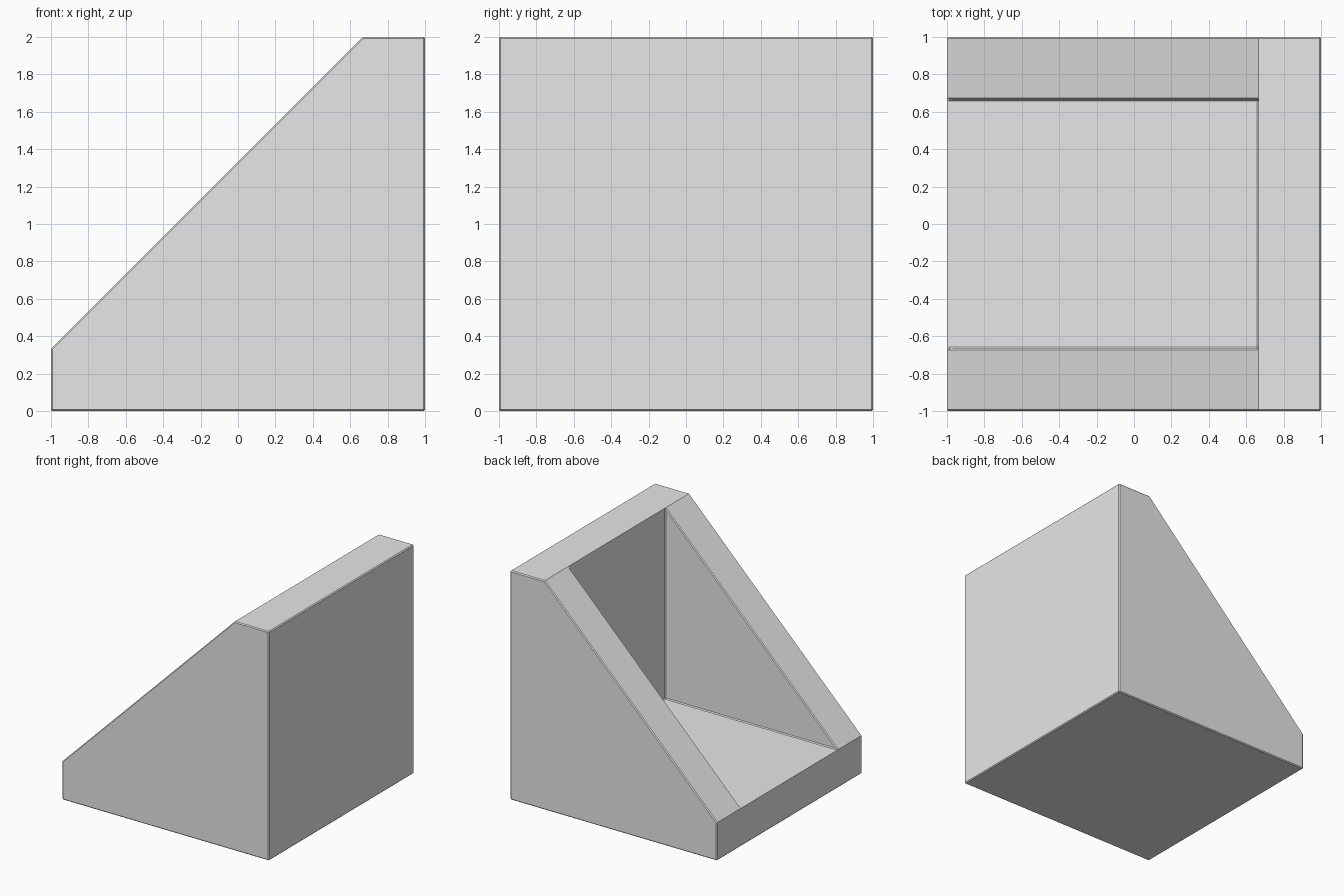
import bpy
import bmesh
import math

cube = bpy.data.objects.get("Cube")
if cube:
    bpy.data.objects.remove(cube, do_unlink=True)

T = 1 / 3            # wall and floor thickness
INNER = 1 - T        # inner face of the walls

# Single plain grey
grey = bpy.data.materials.new("light_grey")
grey.use_nodes = True
colour = (0.8, 0.8, 0.8, 1)
grey.diffuse_color = colour
grey.node_tree.nodes["Principled BSDF"].inputs["Base Color"].default_value = colour

# Side profile corners in x and z
profile = {
    "toe": (-1, 0),
    "heel": (1, 0),
    "crown": (1, 2),
    "brow": (INNER, 2),
    "lip": (-1, T),
    "nook": (INNER, T),
}
stations = (-1, -INNER, INNER, 1)

bm = bmesh.new()
cache = {}


def corner(name, i):
    """Vertex for a profile corner at one of the y stations."""
    if (name, i) not in cache:
        x, z = profile[name]
        cache[name, i] = bm.verts.new((x, stations[i], z))
    return cache[name, i]


def face(*keys):
    bm.faces.new([corner(n, i) for n, i in keys])


def strip(a, b, i, j):
    face((a, i), (b, i), (b, j), (a, j))


# Outer and inner sides of the two gusset walls, with their sloped edges
for outer, inner in ((0, 1), (3, 2)):
    face(*[(n, outer) for n in ("toe", "heel", "crown", "brow", "lip")])
    face(*[(n, inner) for n in ("lip", "brow", "nook")])
    strip("lip", "brow", outer, inner)

# Underside and tall back
strip("toe", "heel", 0, 3)
strip("heel", "crown", 0, 3)

# Top ledge and low open end
for base, edge in (("crown", "brow"), ("toe", "lip")):
    face((base, 0), (base, 3), *[(edge, i) for i in (3, 2, 1, 0)])

# Recess floor and recess back
strip("lip", "nook", 1, 2)
strip("nook", "brow", 1, 2)

bmesh.ops.recalc_face_normals(bm, faces=bm.faces)
mesh = bpy.data.meshes.new("corner_bracket")
bm.to_mesh(mesh)
bm.free()
mesh.materials.append(grey)

bracket = bpy.data.objects.new("corner_bracket", mesh)
bpy.context.collection.objects.link(bracket)

# Fine chamfer on the square edges
chamfer = bracket.modifiers.new("chamfer", "BEVEL")
chamfer.width = 0.008
chamfer.segments = 1
chamfer.limit_method = "ANGLE"
chamfer.angle_limit = math.radians(50)
